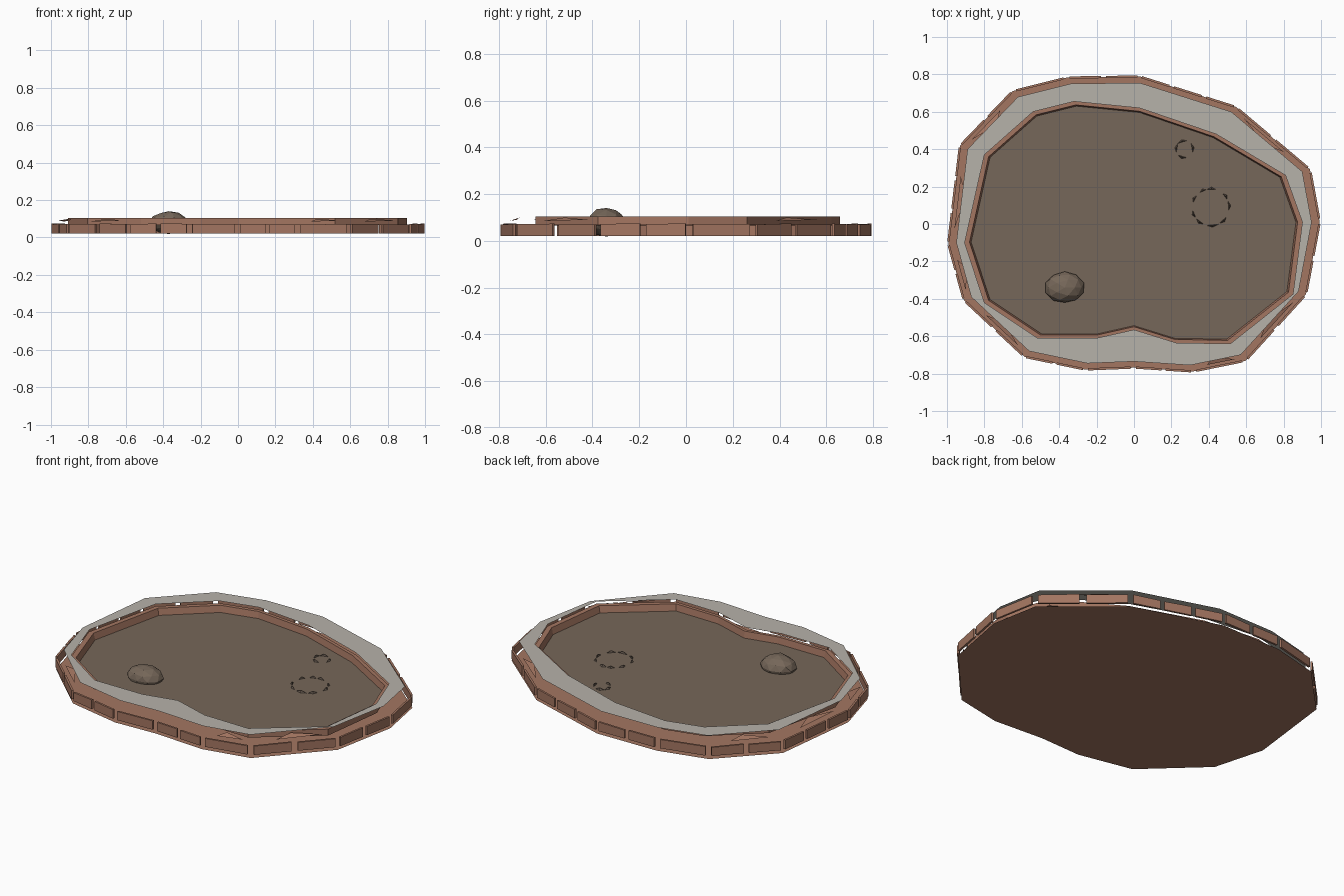
import bpy, bmesh, math, random
from mathutils import Vector

random.seed(4)
cube = bpy.data.objects.get("Cube")
if cube:
    bpy.data.objects.remove(cube, do_unlink=True)


def material(name, r, g, b):
    mat = bpy.data.materials.new(name)
    mat.use_nodes = True
    mat.diffuse_color = (r, g, b, 1)
    mat.node_tree.nodes["Principled BSDF"].inputs["Base Color"].default_value = (r, g, b, 1)
    return mat


BRICK = material("terracotta brick", .37, .18, .12)
SOIL = material("brown soil", .18, .135, .10)
CAP = material("pale coping", .47, .445, .40)
STONE = material("dark stone", .12, .09, .07)


def finish(name, bm, mat, solid=False):
    if solid:
        bmesh.ops.recalc_face_normals(bm, faces=bm.faces)
    mesh = bpy.data.meshes.new(name)
    bm.to_mesh(mesh)
    bm.free()
    mesh.materials.append(mat)
    obj = bpy.data.objects.new(name, mesh)
    bpy.context.collection.objects.link(obj)
    return obj


# Outlines of the coping, clockwise from the right-hand tip
OUTER = [(-.95, -.1), (-.89, .4), (-.62, .68), (-.34, .75), (.03, .755),
         (.52, .6), (.9, .28), (.95, .01), (.88, -.36), (.57, -.7),
         (.3, -.755), (0, -.735), (-.25, -.745), (-.56, -.68), (-.87, -.39)]
INNER = [(-.905, -.1), (-.8, .37), (-.54, .6), (-.32, .655), (.03, .62),
         (.44, .48), (.81, .26), (.9, .01), (.85, -.375), (.515, -.64),
         (.225, -.635), (0, -.565), (-.2, -.61), (-.515, -.61), (-.8, -.42)]


def loop(bm, outline, scale, z):
    return [bm.verts.new((x * scale, y * scale, z)) for x, y in outline]


def bridge(bm, a, b):
    for i in range(len(a)):
        j = (i + 1) % len(a)
        bm.faces.new((a[i], a[j], b[j], b[i]))


def disc(name, outline, scale, z, mat):
    bm = bmesh.new()
    bm.faces.new(loop(bm, outline, scale, z)[::-1])
    bmesh.ops.triangulate(bm, faces=bm.faces)
    return finish(name, bm, mat)


# Flat base, soil bed and floating coping
disc("base", OUTER, 1.045, 0, BRICK)
disc("soil_bed", INNER, .985, .066, SOIL)
bm = bmesh.new()
bridge(bm, loop(bm, INNER, 1, .12), loop(bm, OUTER, 1, .12))
for f in bm.faces:
    f.normal_update()
    if f.normal.z < 0:
        f.normal_flip()
finish("coping", bm, CAP)

# Inner retaining wall with a narrow rim
bm = bmesh.new()
rings = [loop(bm, INNER, s, z) for s, z in
         ((.962, .066), (.972, .105), (1.005, .105), (1.005, .067))]
for a, b in zip(rings, rings[1:] + rings[:1]):
    bridge(bm, a, b)
finish("inner_wall", bm, BRICK, True)


def plate(bm, a, b, low, high, thick, jitter):
    """Thin upright slab from a to b with uneven top corners."""
    side = Vector((a.y - b.y, b.x - a.x, 0)).normalized() * thick
    if side.dot(a) > 0:
        side = -side
    up = Vector((0, 0, 1))
    corners = [a + up * low, b + up * low,
               b + up * (high - random.uniform(0, jitter)),
               a + up * (high - random.uniform(0, jitter))]
    front = [bm.verts.new(c) for c in corners]
    back = [bm.verts.new(c + side) for c in corners]
    bm.faces.new(front)
    bm.faces.new(back)
    bridge(bm, front, back)


# Outer course of separate bricks
bm = bmesh.new()
points = [Vector((x, y, 0)) * 1.052 for x, y in OUTER]
for p, q in zip(points, points[1:] + points[:1]):
    count = max(1, round((q - p).length / .21))
    margin = .07
    for k in range(count):
        a = p.lerp(q, (k + margin) / count)
        b = p.lerp(q, (k + 1 - margin) / count)
        plate(bm, a, b, .02, .075, .012, .006)
finish("outer_bricks", bm, BRICK, True)

# Broken slivers lying above the brick course at the corners
bm = bmesh.new()
for i in (0, 1, 5, 8, 9, 13, 14):
    p, q = points[i], points[(i + 1) % len(points)]
    tri = [p.lerp(q, .15) * .97, p.lerp(q, .7) * .97, p.lerp(q, .5) * .93]
    for v, z in zip(tri, (.09, .085, .1)):
        v.z = z
    f = bm.faces.new([bm.verts.new(v) for v in tri])
    f.normal_update()
    if f.normal.z < 0:
        f.normal_flip()
finish("brick_slivers", bm, BRICK)

# Faceted rock resting on the soil
bm = bmesh.new()
bmesh.ops.create_icosphere(bm, subdivisions=2, radius=1)
for v in bm.verts:
    v.co *= random.uniform(.94, 1.03)
    v.co = Vector((-.37 + v.co.x * .105, -.34 + v.co.y * .085, .08 + v.co.z * .063))
finish("rock", bm, SOIL)

# Two rings of stone flakes poking through the soil
bm = bmesh.new()
for cx, cy, radius, count in ((.41, .09, .095, 9), (.27, .4, .04, 4)):
    for k in range(count):
        angle = math.tau * (k + random.uniform(-.2, .2)) / count
        centre = Vector((cx + radius * math.cos(angle), cy + radius * math.sin(angle), .067))
        along = Vector((-math.sin(angle), math.cos(angle), 0)) * random.uniform(.018, .032)
        out = Vector((math.cos(angle), math.sin(angle), 0)) * .013
        peak = centre + out * .3 + Vector((0, 0, .012))
        base = [bm.verts.new(c) for c in (centre - along, centre + along, centre + out)]
        top = bm.verts.new(peak)
        bm.faces.new(base)
        for i in range(3):
            bm.faces.new((base[i], base[(i + 1) % 3], top))
finish("stone_flakes", bm, STONE, True)
